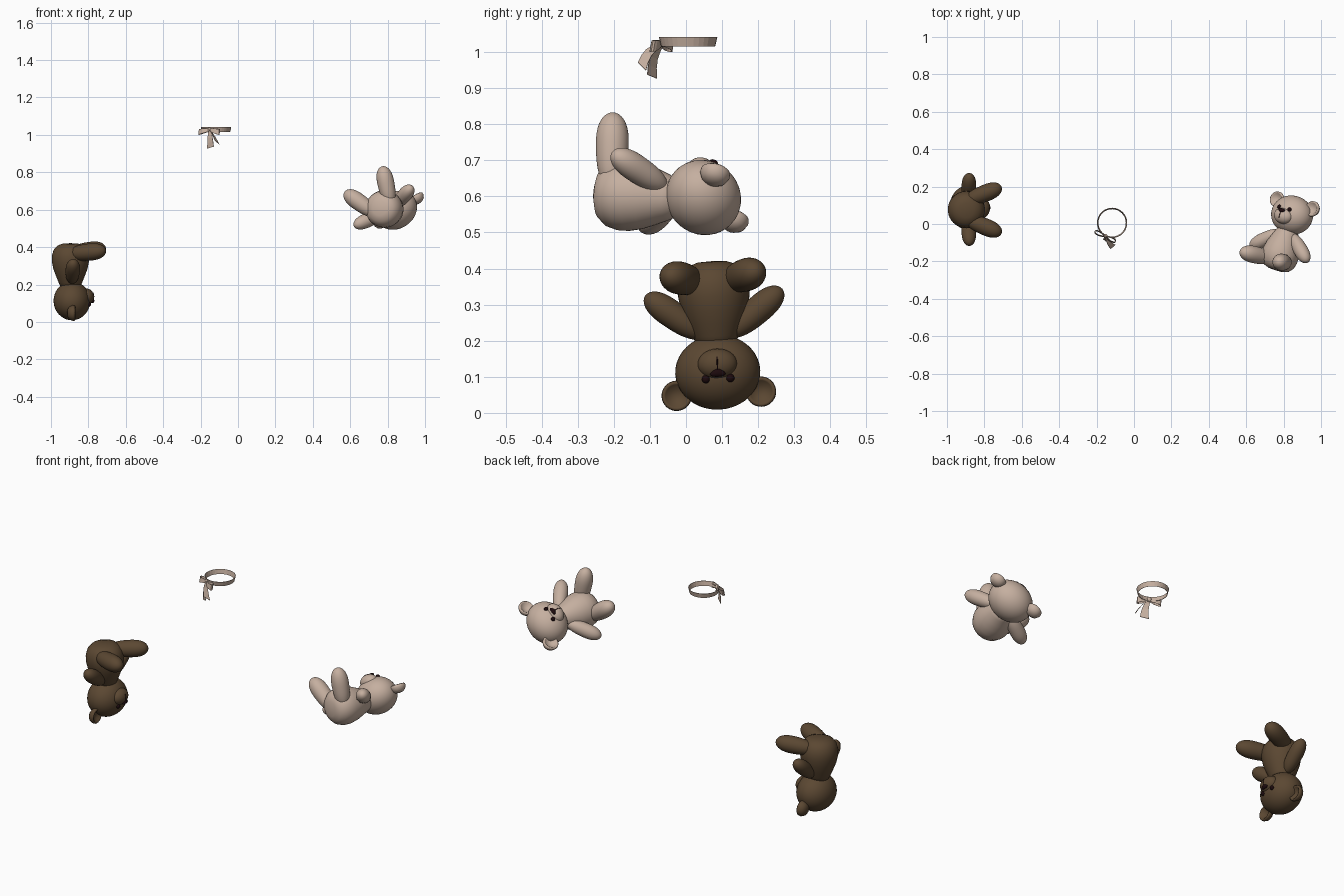
import bpy, bmesh
from math import cos, sin, pi, sqrt
from mathutils import Matrix, Vector

cube = bpy.data.objects.get("Cube")
if cube:
    bpy.data.objects.remove(cube, do_unlink=True)


def material(name, rgb):
    m = bpy.data.materials.new(name)
    m.use_nodes = True
    m.diffuse_color = (*rgb, 1)
    m.node_tree.nodes["Principled BSDF"].inputs["Base Color"].default_value = (*rgb, 1)
    return m


BROWN = material("brown plush", (0.105, 0.064, 0.032))
BEIGE = material("beige plush", (0.56, 0.43, 0.35))
DARK = material("dark stitching", (0.012, 0.003, 0.004))


def finish(bm, name, mat, matrix, smooth=True):
    bmesh.ops.recalc_face_normals(bm, faces=bm.faces)
    mesh = bpy.data.meshes.new(name)
    bm.to_mesh(mesh)
    bm.free()
    mesh.materials.append(mat)
    if smooth:
        mesh.shade_smooth()
    ob = bpy.data.objects.new(name, mesh)
    ob.matrix_world = matrix
    bpy.context.collection.objects.link(ob)
    return ob


def lathe(profile, steps=32):
    """Spin (radius, height) points around z."""
    bm = bmesh.new()
    vs = [bm.verts.new((r, 0, h)) for r, h in profile]
    es = [bm.edges.new(p) for p in zip(vs, vs[1:])]
    bmesh.ops.spin(bm, geom=vs + es, cent=(0, 0, 0), axis=(0, 0, 1),
                   angle=2 * pi, steps=steps, use_duplicate=False)
    bmesh.ops.remove_doubles(bm, verts=bm.verts, dist=1e-5)
    return bm


def ball(name, mat, frame, centre, radii, segs=32):
    bm = bmesh.new()
    bmesh.ops.create_uvsphere(bm, u_segments=segs, v_segments=segs // 2, radius=1)
    bmesh.ops.transform(bm, verts=bm.verts, matrix=Matrix.Translation(centre)
                        @ Matrix.Diagonal((*radii, 1)))
    return finish(bm, name, mat, frame)


def limb(name, mat, frame, start, end, r_start, r_end):
    """Rounded teardrop from start to end, thickest near the end."""
    a, b = Vector(start), Vector(end)
    d = b - a
    n = 20
    pts = []
    for i in range(n + 1):
        t = (1 - cos(pi * i / n)) / 2
        env = sqrt(max(0, 1 - abs(2 * t - 1) ** 2.6))
        pts.append(((r_start + (r_end - r_start) * t) * env, t * d.length))
    bm = lathe(pts)
    bmesh.ops.transform(bm, verts=bm.verts, matrix=Matrix.Translation(a)
                        @ d.to_track_quat("Z", "Y").to_matrix().to_4x4())
    return finish(bm, name, mat, frame)


def bear(prefix, mat, origin, up, front):
    u, f = Vector(up).normalized(), Vector(front)
    f = (f - u * f.dot(u)).normalized()
    frame = Matrix((u.cross(f), -f, u)).transposed().to_4x4()
    frame.translation = origin

    # Head and muzzle
    ball(prefix + "head", mat, frame, (0, 0, 0), (0.118, 0.098, 0.104), 40)
    muzzle_c, muzzle_r = Vector((0, -0.078, -0.022)), (0.055, 0.040, 0.043)
    ball(prefix + "muzzle", mat, frame, muzzle_c, muzzle_r)

    # Pear-shaped body
    body = lathe([(0, -0.308), (0.04, -0.306), (0.07, -0.295), (0.09, -0.272),
                  (0.099, -0.24), (0.099, -0.21), (0.091, -0.17), (0.078, -0.135),
                  (0.064, -0.1), (0.05, -0.07), (0, -0.05)], 40)
    bmesh.ops.translate(body, verts=body.verts, vec=(0, 0.008, 0))
    finish(body, prefix + "body", mat, frame)

    # Paired parts
    for side, s in (("left_", 1), ("right_", -1)):
        p = prefix + side
        limb(p + "arm", mat, frame, (s * 0.035, 0, -0.10), (s * 0.190, -0.008, -0.222), 0.034, 0.042)
        limb(p + "leg", mat, frame, (s * 0.045, 0.02, -0.252), (s * 0.125, -0.180, -0.275), 0.040, 0.050)
        # Ear: shallow cup opening to the front
        ear = lathe([(0, 0.022), (0.02, 0.019), (0.034, 0.009), (0.042, -0.008), (0.041, -0.018),
                     (0.036, -0.022), (0.031, -0.018), (0.018, -0.007), (0, -0.004)])
        bmesh.ops.transform(ear, verts=ear.verts,
                            matrix=Matrix.Translation((s * 0.117, 0.004, 0.060))
                            @ Matrix.Rotation(-pi / 2, 4, "X"))
        finish(ear, p + "ear", mat, frame)
        ball(p + "eye", DARK, frame, (s * 0.034, -0.091, 0.018), (0.0115, 0.0115, 0.0115), 16)

    # Nose: wide at the top, pointed below
    nose = bmesh.new()
    bmesh.ops.create_uvsphere(nose, u_segments=20, v_segments=12, radius=1)
    for v in nose.verts:
        v.co.x *= 0.65 + 0.35 * v.co.z
        v.co = Vector((0.030 * v.co.x, 0.009 * v.co.y - 0.111, 0.012 * v.co.z + 0.001))
    finish(nose, prefix + "nose", DARK, frame)

    # Mouth seam running down the muzzle
    curve = bpy.data.curves.new(prefix + "mouth", "CURVE")
    curve.dimensions = "3D"
    curve.bevel_depth = 0.0018
    curve.bevel_resolution = 1
    line = curve.splines.new("POLY")
    line.points.add(8)
    for i, pt in enumerate(line.points):
        a = 0.45 - 0.95 * i / 8
        pt.co = (0, muzzle_c.y - muzzle_r[1] * cos(a), muzzle_c.z + muzzle_r[2] * sin(a), 1)
    curve.materials.append(DARK)
    mouth = bpy.data.objects.new(prefix + "mouth", curve)
    mouth.matrix_world = frame
    bpy.context.collection.objects.link(mouth)


bear("brown_", BROWN, (-0.888, 0.088, 0.113), (0, 0.05, -1), (1, 0, 0))
bear("beige_", BEIGE, (0.845, 0.048, 0.597), (0.30, 0.95, -0.06), (-0.505, 0.21, 0.83))


def strip(name, frame, path, across, closed=False):
    """Thin ribbon along a path; across gives the half-width vector at each point."""
    bm = bmesh.new()
    rows = [(bm.verts.new(Vector(p) - w), bm.verts.new(Vector(p) + w))
            for p, w in zip(path, across)]
    pairs = list(zip(rows, rows[1:])) + ([(rows[-1], rows[0])] if closed else [])
    for (a, b), (c, d) in pairs:
        bm.faces.new((a, b, d, c))
    ob = finish(bm, name, BEIGE, frame, False)
    sol = ob.modifiers.new("thickness", "SOLIDIFY")
    sol.thickness = 0.002
    sol.offset = 0


# Neck ribbon, slightly flared
N = 32
ring = [(0.077 * cos(2 * pi * i / N), 0.077 * sin(2 * pi * i / N), 0) for i in range(N)]
flare = [Vector((0.003 * cos(2 * pi * i / N), 0.003 * sin(2 * pi * i / N), 0.013)) for i in range(N)]
strip("neck_ribbon", Matrix.Translation((-0.117, 0.006, 1.029)), ring, flare, True)

# Bow frame: x along the loops, -y away from the ring
bow = Matrix.Translation((-0.152, -0.063, 1.026)) @ Matrix.Rotation(-0.45, 4, "Z")
ball("bow_knot", BEIGE, bow, (0, 0, 0), (0.012, 0.010, 0.013), 12)
for side, s in (("left_", 1), ("right_", -1)):
    path, wide = [], []
    for i in range(17):
        a = 2 * pi * i / 16
        reach = (1 - cos(a)) / 2
        path.append((s * 0.062 * reach, -0.013 * sin(a) * reach ** 0.5 - 0.004, -0.010 * reach))
        wide.append(Vector((0, 0.003, 0.008 + 0.008 * reach)))
    strip(side + "bow_loop", bow, path, wide)

# Hanging tails, widening to the ends
knot = Vector((-0.152, -0.063, 1.026))
for name, end, w in (("left_tail", Vector((-0.112, -0.122, 0.960)), Vector((0.011, 0.010, -0.010))),
                     ("right_tail", Vector((-0.147, -0.094, 0.932)), Vector((0.016, -0.012, 0.005)))):
    path = [knot.lerp(end, t) + Vector((0, -0.010, 0.006)) * sin(pi * t)
            for t in (0, 0.25, 0.5, 0.75, 1)]
    strip(name, Matrix(), path, [w * k for k in (0.4, 0.6, 0.8, 0.95, 1.1)])
